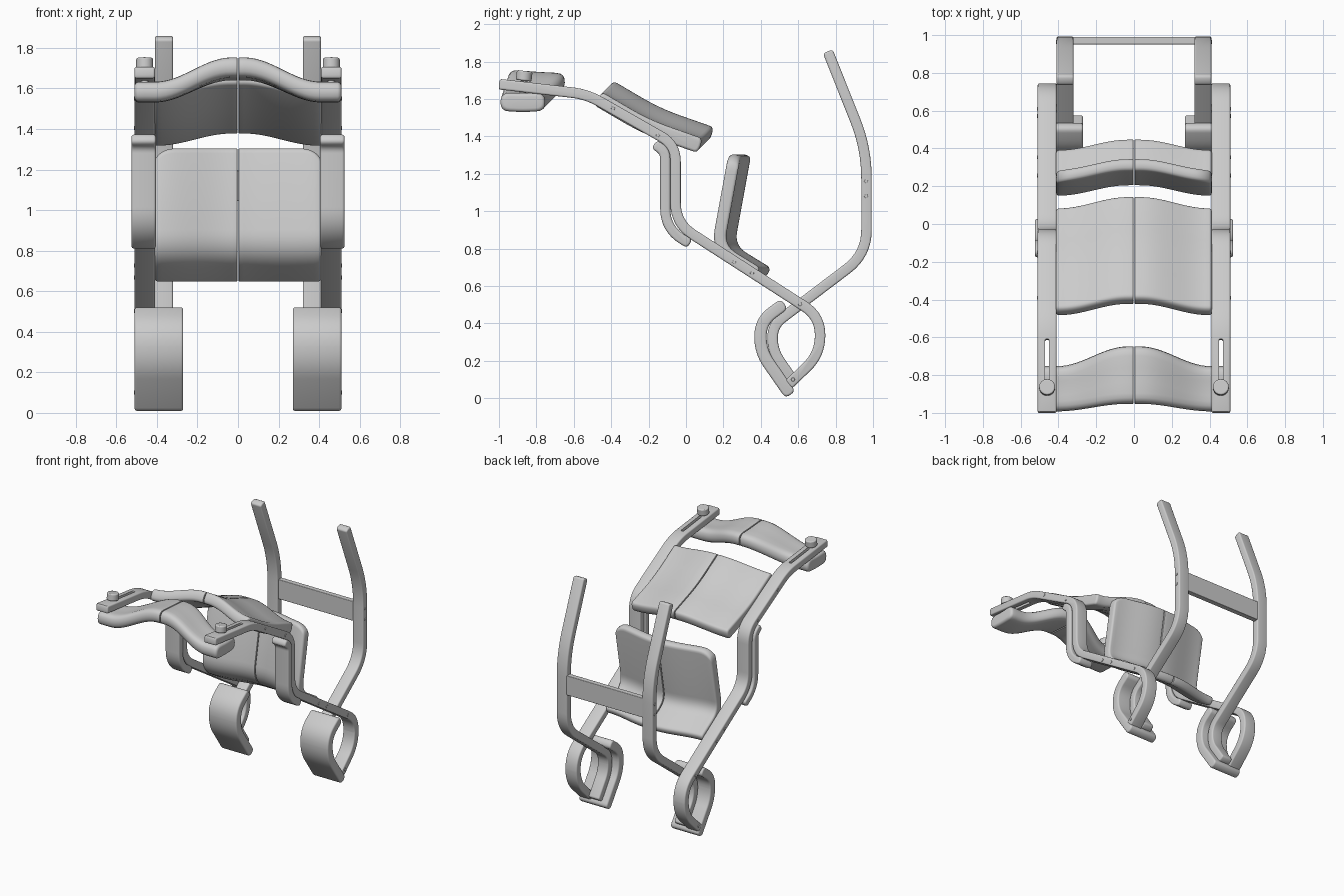
import bpy, bmesh
from math import sin, cos, pi, sqrt, radians
from mathutils import Vector as V

if "Cube" in bpy.data.objects:
    bpy.data.objects.remove(bpy.data.objects["Cube"])


def fillet(pts, steps=8):
    """Round polyline corners; a third value is the corner's tangent length."""
    out = [V(pts[0][:2])]
    for a, p, b in zip(pts, pts[1:], pts[2:]):
        c, d = V(p[:2]), p[2]
        s = c + (V(a[:2]) - c).normalized() * d
        e = c + (V(b[:2]) - c).normalized() * d
        for i in range(steps + 1):
            t = i / steps
            out.append(s * (1 - t) ** 2 + c * 2 * t * (1 - t) + e * t * t)
    return out + [V(pts[-1][:2])]


def outline(path, half, cap):
    """Closed band around a path in the (y, z) plane with rounded ends."""
    tang = []
    for i in range(len(path)):
        tang.append((path[min(i + 1, len(path) - 1)] - path[max(i - 1, 0)]).normalized())
    nor = [V((-t.y, t.x)) for t in tang]
    ring = [p + n * half for p, n in zip(path, nor)]

    def end(p, t, n):
        res = []
        for k in range(1, 8):
            a = pi * k / 8
            c = cos(a)
            side = abs(c) ** 0.8 * (1 if c > 0 else -1)
            res.append(p + t * cap * sin(a) ** 0.8 + n * half * side)
        return res
    ring += end(path[-1], tang[-1], nor[-1])
    ring += [p - n * half for p, n in zip(reversed(path), reversed(nor))]
    ring += end(path[0], -tang[0], -nor[0])
    return ring


def finish(ob, angle=35):
    bpy.ops.object.select_all(action='DESELECT')
    ob.select_set(True)
    bpy.context.view_layer.objects.active = ob
    bpy.ops.object.shade_smooth_by_angle(angle=radians(angle))
    return ob


def mirror(ob):
    m = ob.modifiers.new("mirror", 'MIRROR')
    m.use_mirror_merge = False
    return ob


def loft(name, side, th, x0, x1, center=None, reach=0.4, cap=0.01,
         e0=0.01, e1=0.01, trim=0.0):
    """Sweep a band across x, blending from a centre path to a side path."""
    side = fillet(side)
    center = fillet(center) if center else side
    n = 18 if center is not side else 1
    st = [(x0 + e0 * (1 - cos(pi / 2 * k / 4)), e0 * (1 - sin(pi / 2 * k / 4))) for k in range(4)]
    st += [(x0 + e0 + (x1 - e1 - x0 - e0) * k / n, 0) for k in range(n + 1)]
    st += [(x1 - e1 + e1 * sin(pi / 2 * k / 4), e1 * (1 - cos(pi / 2 * k / 4))) for k in range(1, 5)]
    bm = bmesh.new()
    rings = []
    for x, inset in st:
        w = 0.5 + 0.5 * cos(pi * min(1, max(0, x - 0.03) / (reach - 0.03)))
        path = [s.lerp(c, w) for s, c in zip(side, center)]
        if trim:  # rounded upper corner
            u = min(1, max(0, (x - (x1 - trim)) / trim))
            d = (path[1] - path[0]).normalized()
            path[0] = path[0] + d * trim * 0.75 * (1 - sqrt(1 - u * u))
        ring = outline(path, th / 2 - inset, max(cap - inset, 0.001))
        rings.append([bm.verts.new((x, p.x, p.y)) for p in ring])
    for a, b in zip(rings, rings[1:]):
        for i in range(len(a)):
            j = (i + 1) % len(a)
            bm.faces.new((a[i], a[j], b[j], b[i]))
    bm.faces.new(rings[0])
    bm.faces.new(rings[-1])
    bmesh.ops.recalc_face_normals(bm, faces=bm.faces)
    me = bpy.data.meshes.new(name)
    bm.to_mesh(me)
    bm.free()
    ob = bpy.data.objects.new(name, me)
    bpy.context.collection.objects.link(ob)
    return finish(ob)


def solid(name, parts, bevel=0.0):
    """Join cylinders given as (radius, depth, centre, axis)."""
    bm = bmesh.new()
    for r, depth, c, axis in parts:
        rot = V((0, 0, 1)).rotation_difference(V(axis)).to_matrix().to_4x4()
        rot.translation = c
        bmesh.ops.create_cone(bm, cap_ends=True, segments=28, radius1=r, radius2=r,
                              depth=depth, matrix=rot)
    me = bpy.data.meshes.new(name)
    bm.to_mesh(me)
    bm.free()
    ob = bpy.data.objects.new(name, me)
    bpy.context.collection.objects.link(ob)
    if bevel:
        b = ob.modifiers.new("bevel", 'BEVEL')
        b.width, b.segments = bevel, 3
    return finish(ob)


def box(name, size, loc, rot=0.0, bevel=0.004):
    bpy.ops.mesh.primitive_cube_add(size=1, location=loc, rotation=(rot, 0, 0))
    ob = bpy.context.object
    ob.name, ob.scale = name, size
    bpy.ops.object.transform_apply(location=True, rotation=True, scale=True)
    b = ob.modifiers.new("bevel", 'BEVEL')
    b.width, b.segments = bevel, 3
    return ob


# outer side rails with the adjustment slot
rail = loft("side_rail", [(-0.99, 1.678), (-0.53, 1.625, 0.08), (-0.056, 1.355, 0.09),
                          (-0.056, 0.935, 0.11), (0.717, 0.437, 0.1), (0.717, 0.235, 0.1),
                          (0.555, 0.08)], 0.056, 0.41, 0.51)
slot = box("slot_cutter", (0.022, 0.23, 0.2), (0.46, -0.725, 1.65), -0.117, 0.009)
slot.hide_render = True
slot.hide_viewport = True
cut = rail.modifiers.new("slot", 'BOOLEAN')
cut.operation, cut.object, cut.solver = 'DIFFERENCE', slot, 'EXACT'
mirror(rail)

# inner rear legs
mirror(loft("rear_leg", [(0.764, 1.84), (0.965, 1.335, 0.16), (0.965, 0.77, 0.13),
                         (0.463, 0.39, 0.066), (0.463, 0.255, 0.066), (0.575, 0.09)],
            0.056, 0.32, 0.41, cap=0.016))

# pads on the loops and on the upright part of the rails
mirror(loft("foot_pad", [(0.502, 0.487), (0.398, 0.41, 0.078), (0.398, 0.25, 0.078),
                         (0.542, 0.043)], 0.066, 0.27, 0.51, cap=0.03, e0=0.012, e1=0.012))
mirror(loft("arm_pad", [(-0.15, 1.345), (-0.111, 1.32, 0.04), (-0.111, 0.905, 0.11),
                        (0.0, 0.838)], 0.054, 0.405, 0.525, cap=0.024, e0=0.012, e1=0.012))

# headrest, upper seat pad and lower back pad, each in two halves
mirror(loft("headrest", [(-0.94, 1.583), (-0.87, 1.58, 0.04), (-0.805, 1.583)], 0.1, 0.003, 0.51,
            center=[(-0.90, 1.703), (-0.80, 1.695, 0.04), (-0.70, 1.69)],
            reach=0.41, cap=0.052, e0=0.004, e1=0.02))
mirror(loft("seat_pad", [(-0.45, 1.59), (-0.215, 1.452, 0.12), (0.053, 1.358)], 0.082, 0.003, 0.412,
            center=[(-0.39, 1.65), (-0.155, 1.512, 0.12), (0.113, 1.418)],
            cap=0.026, e0=0.004, e1=0.015))
mirror(loft("back_pad", [(0.255, 1.275), (0.168, 0.80, 0.1), (0.36, 0.682)], 0.066, 0.003, 0.412,
            center=[(0.31, 1.275), (0.223, 0.80, 0.1), (0.415, 0.682)],
            cap=0.028, e0=0.004, e1=0.015, trim=0.1))

# plate between the rear legs
finish(box("cross_plate", (0.65, 0.04, 0.15), (0, 0.97, 1.12)))

# clamp knobs on the slots
up = (0, 0.117, 1)
mirror(solid("clamp_knob", [(0.042, 0.052, (0.46, -0.865, 1.724), up),
                            (0.018, 0.14, (0.46, -0.872, 1.64), up)], 0.007))

# bolt heads on the rails and legs
rail_bolts = [(-0.39, 1.55), (-0.15, 1.406), (0.257, 0.727), (0.353, 0.668),
              (0.61, 0.503), (0.572, 0.1)]
leg_bolts = [(0.963, 1.16), (0.963, 1.08)]
mirror(solid("bolts", [(0.01, 0.02, (0.504, y, z), (1, 0, 0)) for y, z in rail_bolts]
             + [(0.01, 0.02, (0.404, y, z), (1, 0, 0)) for y, z in leg_bolts], 0.002))
